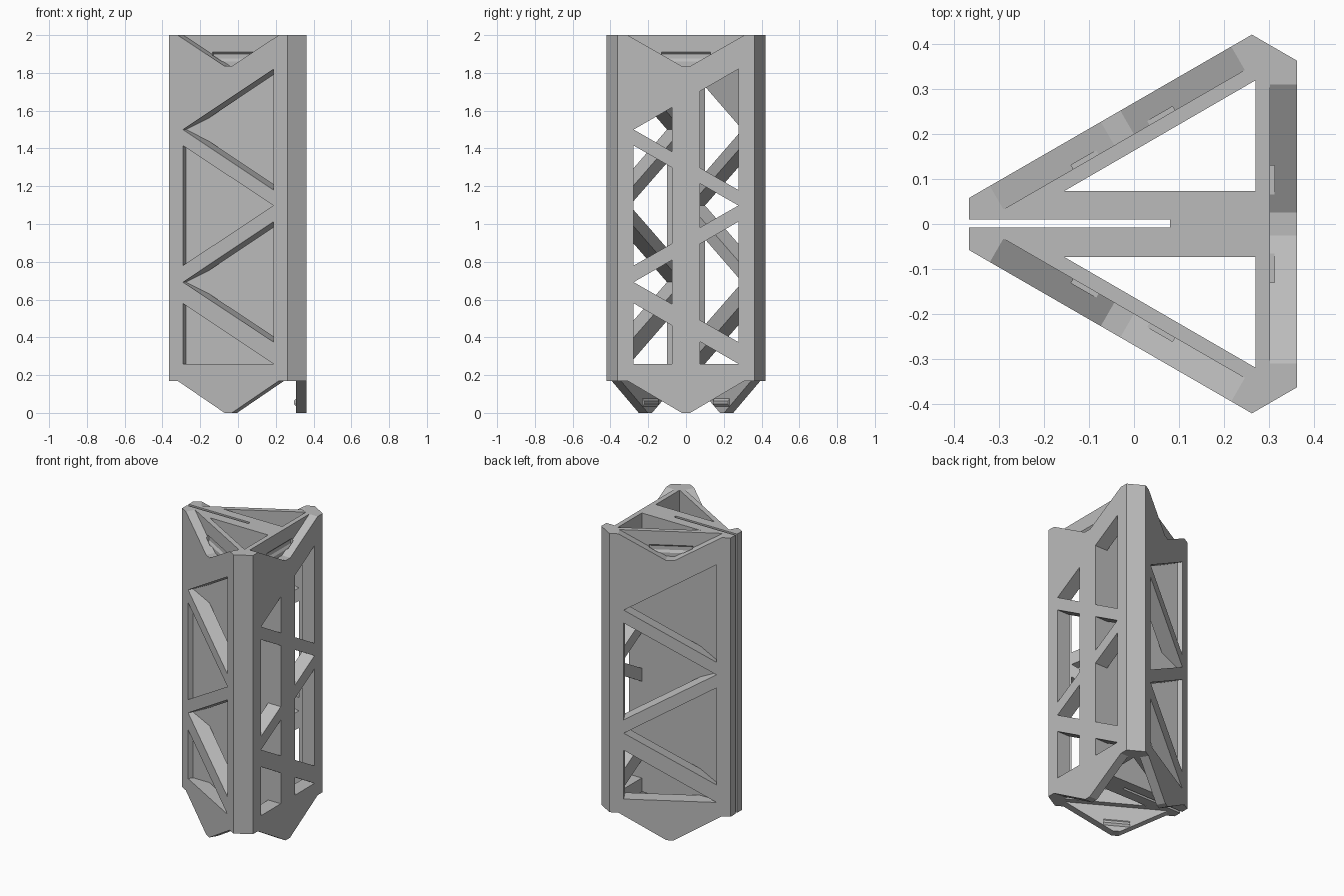
import bpy, bmesh, math
from mathutils import Vector

cube = bpy.data.objects.get("Cube")
if cube:
    bpy.data.objects.remove(cube, do_unlink=True)

CENTRE = Vector((0.086, 0, 0))   # axis of the threefold symmetry
APOTHEM = 0.276                  # axis to wall outer face
HALF = 0.362                     # half length of a wall
FLOOR, TOP = 0.17, 2.0
FIN = 0.073                      # half thickness of the middle fin
SKIN = 0.06                      # depth of the socket in a wall
ANGLES = [math.radians(a) for a in (0, 120, 240)]

grey = bpy.data.materials.new("plain_grey")
grey.use_nodes = True
grey.diffuse_color = (0.5, 0.5, 0.5, 1)
grey.node_tree.nodes["Principled BSDF"].inputs["Base Color"].default_value = (0.5, 0.5, 0.5, 1)


def wall_point(angle, s, depth, z):
    """Point at s along a wall, depth inward from its outer face."""
    n = Vector((math.cos(angle), math.sin(angle), 0))
    t = Vector((-n.y, n.x, 0))
    return CENTRE + n * (APOTHEM - depth) + t * s + Vector((0, 0, z))


def prism(name, ring_a, ring_b):
    """Solid between two matching outlines."""
    bm = bmesh.new()
    a = [bm.verts.new(p) for p in ring_a]
    b = [bm.verts.new(p) for p in ring_b]
    bm.faces.new(a)
    bm.faces.new(b)
    for i in range(len(a)):
        j = (i + 1) % len(a)
        bm.faces.new((a[i], a[j], b[j], b[i]))
    bmesh.ops.recalc_face_normals(bm, faces=bm.faces)
    mesh = bpy.data.meshes.new(name)
    bm.to_mesh(mesh)
    bm.free()
    mesh.materials.append(grey)
    obj = bpy.data.objects.new(name, mesh)
    bpy.context.collection.objects.link(obj)
    return obj


def upright(name, pts, z0, z1):
    return prism(name, [(x, y, z0) for x, y in pts], [(x, y, z1) for x, y in pts])


def through_wall(name, angle, pts, d0, d1):
    """Outline in (s, z), pushed through the wall between two depths."""
    return prism(name, *[[wall_point(angle, s, d, z) for s, z in pts] for d in (d0, d1)])


def along_wall(name, angle, pts, half):
    """Profile in (depth, z), run along the wall."""
    return prism(name, *[[wall_point(angle, s, d, z) for d, z in pts] for s in (-half, half)])


def combine(target, tool, operation="DIFFERENCE", keep=False):
    mod = target.modifiers.new("cut", "BOOLEAN")
    mod.operation, mod.solver, mod.object = operation, "EXACT", tool
    bpy.context.view_layer.update()
    graph = bpy.context.evaluated_depsgraph_get()
    mesh = bpy.data.meshes.new_from_object(target.evaluated_get(graph))
    target.modifiers.clear()
    target.data = mesh
    if not keep:
        bpy.data.objects.remove(tool, do_unlink=True)


def box(x0, x1, y0, y1):
    return [(x0, y0), (x1, y0), (x1, y1), (x0, y1)]


# Six-sided body with two triangular shafts and a slotted fin between them
outline = []
for a in ANGLES:
    outline += [wall_point(a, s, 0, 0).xy for s in (-HALF, HALF)]
body = upright("tower_body", outline, FLOOR, TOP)
for side in (-1, 1):
    shaft = [(-0.155, side * FIN), (0.27, side * FIN), (0.27, side * 0.319)]
    combine(body, upright("shaft_cutter", shaft, -0.1, TOP + 0.1))
combine(body, upright("slot_cutter", box(-0.5, 0.08, -0.008, 0.01), -0.1, TOP + 0.1))

# Truss windows, kept clear of the fin
E = 0.277
windows = [
    [(E, 1.82), (-E, 1.5), (E, 1.18)],
    [(-E, 1.415), (-E, 0.78), (E, 1.098)],
    [(E, 1.012), (-E, 0.692), (E, 0.375)],
    [(-E, 0.58), (-E, 0.26), (E, 0.26)],
]
fin = upright("fin_guard", box(-0.6, 0.6, -FIN, FIN), -0.2, TOP + 0.2)
for a in ANGLES:
    for pts in windows:
        cutter = through_wall("window_cutter", a, pts, -0.05, 0.1)
        combine(cutter, fin, keep=True)
        combine(body, cutter)
bpy.data.objects.remove(fin, do_unlink=True)

# Sockets with a snap groove at the top, matching tabs with a ridge at the bottom
socket = [(-0.025, 1.837), (0.025, 1.837), (0.344, 2.02), (-0.344, 2.02)]
tab = [(-0.022, 0), (0.022, 0), (0.31, FLOOR), (-0.31, FLOOR)]
groove = [(0.05, 1.86), (SKIN, 1.86), (0.07, 1.875), (0.07, 1.9), (SKIN, 1.91), (0.05, 1.91)]
ridge = [(0.05, 0.035), (0.056, 0.035), (0.066, 0.048), (0.066, 0.062), (0.056, 0.075), (0.05, 0.075)]
for name, a in zip(("right", "back", "front"), ANGLES):
    combine(body, through_wall("socket_cutter", a, socket, -0.05, SKIN))
    combine(body, along_wall("groove_cutter", a, groove, 0.13))
    flap = through_wall(name + "_tab", a, tab, 0, 0.056)
    combine(flap, along_wall("ridge", a, ridge, 0.08), "UNION")
